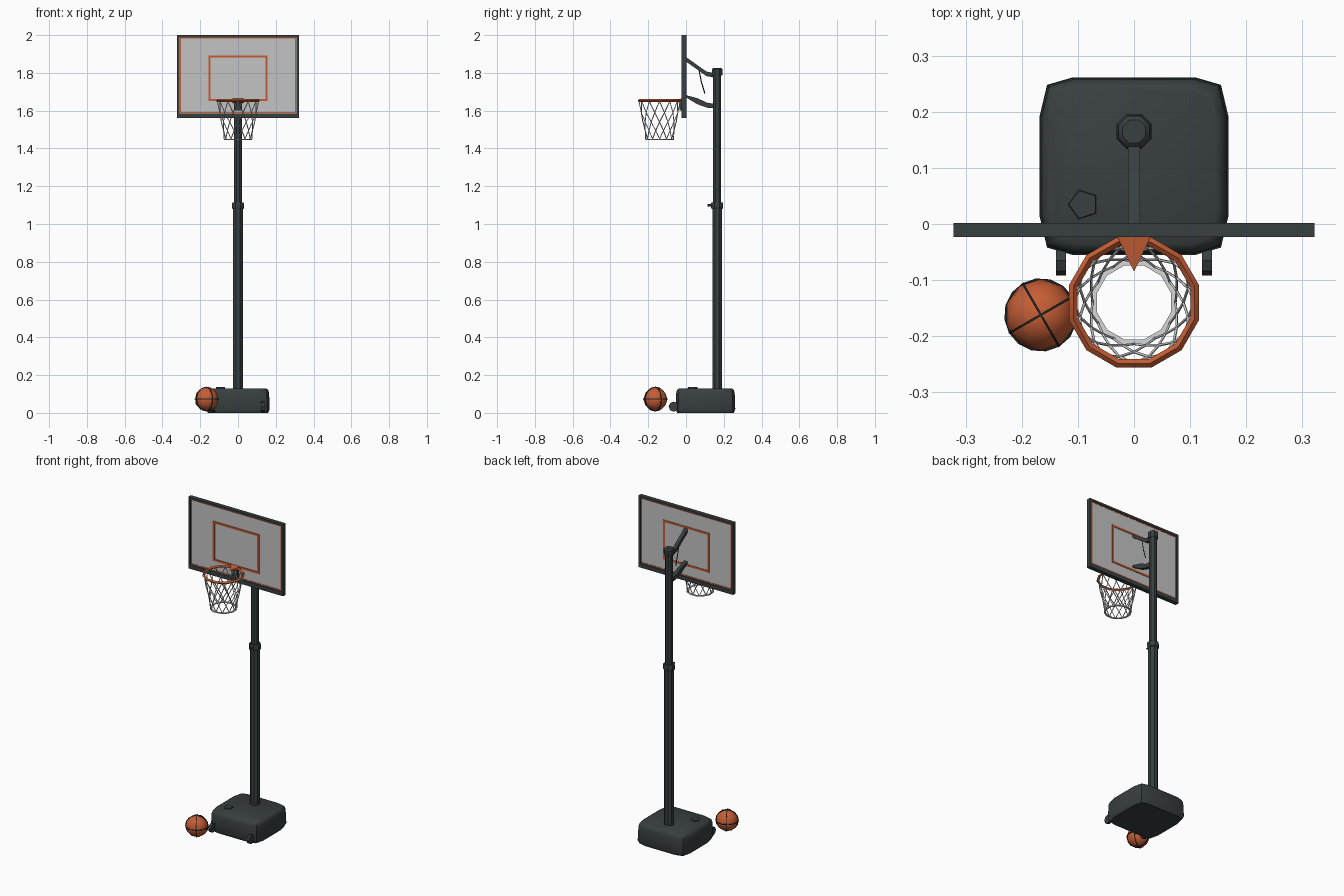
import bpy, bmesh, math
from mathutils import Vector, Matrix

old = bpy.data.objects.get("Cube")
if old:
    bpy.data.objects.remove(old, do_unlink=True)


def material(name, rgb):
    m = bpy.data.materials.new(name)
    m.use_nodes = True
    m.diffuse_color = (*rgb, 1)
    m.node_tree.nodes["Principled BSDF"].inputs["Base Color"].default_value = (*rgb, 1)
    return m


CHARCOAL = material("charcoal plastic", (0.04, 0.05, 0.05))
BLACK = material("black rubber", (0.012, 0.016, 0.017))
ORANGE = material("orange", (0.56, 0.11, 0.035))
PANEL = material("light grey panel", (0.55, 0.55, 0.55))
WHITE = material("white cord", (0.68, 0.68, 0.68))


def finish(name, bm, mat, smooth=35):
    bmesh.ops.recalc_face_normals(bm, faces=bm.faces)
    me = bpy.data.meshes.new(name)
    bm.to_mesh(me)
    bm.free()
    me.materials.append(mat)
    ob = bpy.data.objects.new(name, me)
    bpy.context.collection.objects.link(ob)
    if smooth:
        bpy.ops.object.select_all(action="DESELECT")
        ob.select_set(True)
        bpy.context.view_layer.objects.active = ob
        bpy.ops.object.shade_smooth_by_angle(angle=math.radians(smooth))
    return ob


def loft(name, rings, mat, closed=False, smooth=35):
    """Skin a list of equal point rings; cap the ends unless closed in a loop."""
    bm = bmesh.new()
    vs = [[bm.verts.new(p) for p in r] for r in rings]
    n = len(vs[0])
    for a, b in zip(vs, vs[1:] + vs[:1] if closed else vs[1:]):
        for i in range(n):
            j = (i + 1) % n
            bm.faces.new((a[i], a[j], b[j], b[i]))
    if not closed:
        bm.faces.new(vs[0])
        bm.faces.new(vs[-1])
    return finish(name, bm, mat, smooth)


def circle(center, r, n, turn=0.0):
    c = Vector(center)
    return [c + Vector((r * math.cos(t), r * math.sin(t), 0))
            for t in (2 * math.pi * (i + turn) / n for i in range(n))]


def lathe(name, center, profile, n, mat, closed=False):
    x, y = center
    return loft(name, [circle((x, y, z), r, n, 0.5) for r, z in profile], mat, closed)


def boxes(name, spans, mat):
    bm = bmesh.new()
    for lo, hi in spans:
        size = [b - a for a, b in zip(lo, hi)]
        mid = [(a + b) / 2 for a, b in zip(lo, hi)]
        bmesh.ops.create_cube(bm, size=1, matrix=Matrix.Translation(mid) @ Matrix.Diagonal((*size, 1)))
    return finish(name, bm, mat, 0)


def frame(name, x, z0, z1, w, y0, y1, mat, wb=None):
    """Rectangular outline of four bars in the xz plane."""
    wb = wb or w
    boxes(name, [((-x, y0, z0), (x, y1, z0 + wb)), ((-x, y0, z1 - w), (x, y1, z1)),
                 ((-x, y0, z0 + wb), (-x + w, y1, z1 - w)),
                 ((x - w, y0, z0 + wb), (x, y1, z1 - w))], mat)


def cords(name, paths, r, mat):
    cu = bpy.data.curves.new(name, "CURVE")
    cu.dimensions = "3D"
    cu.bevel_depth = r
    cu.bevel_resolution = 0
    for path in paths:
        sp = cu.splines.new("POLY")
        sp.points.add(len(path) - 1)
        for pt, co in zip(sp.points, path):
            pt.co = (*co, 1)
    cu.materials.append(mat)
    ob = bpy.data.objects.new(name, cu)
    bpy.context.collection.objects.link(ob)
    bpy.ops.object.select_all(action="DESELECT")
    ob.select_set(True)
    bpy.context.view_layer.objects.active = ob
    bpy.ops.object.convert(target="MESH")


def arm(name, path, half_w):
    """Flat-sided strut in the yz plane; path holds (y, z, half thickness)."""
    rings = []
    for y, z, t in path:
        rings.append([(-half_w, y, z - t), (half_w, y, z - t),
                      (half_w, y, z + t), (-half_w, y, z + t)])
    loft(name, rings, CHARCOAL)


# Weighted base with softly rounded corners
quarter = [(0.168, 0.09), (0.155, 0.145), (0.11, 0.158)]
outline = quarter + [(-x, y) for x, y in reversed(quarter)]
outline += [(-x, -y) for x, y in outline]
rows = [(0.95, 0.0), (1.0, 0.02), (0.98, 0.105), (0.95, 0.122), (0.88, 0.13)]
loft("base", [[(x * s, 0.103 + y * s, z) for x, y in outline] for s, z in rows], CHARCOAL, smooth=50)
lathe("filler_cap", (-0.09, 0.035), [(0.028, 0.128), (0.026, 0.136)], 5, CHARCOAL)

# Wheels and their mounts
for side, x in (("right", -0.13), ("left", 0.13)):
    bm = bmesh.new()
    spin = Matrix.Translation((x, -0.065, 0.033)) @ Matrix.Rotation(math.pi / 2, 4, "Y")
    bmesh.ops.create_cone(bm, cap_ends=True, segments=8, radius1=0.027, radius2=0.027,
                          depth=0.018, matrix=spin)
    finish(side + "_wheel", bm, CHARCOAL)

# Telescoping pole
POLE = (0, 0.165)
lathe("lower_pole", POLE, [(0.028, 0.12), (0.028, 1.09)], 8, CHARCOAL)
lathe("upper_pole", POLE, [(0.023, 1.08), (0.023, 1.81)], 8, CHARCOAL)
lathe("collar", POLE, [(0.031, 1.08), (0.034, 1.085), (0.034, 1.11), (0.031, 1.115)], 8, CHARCOAL)
lathe("pole_cap", POLE, [(0.028, 1.785), (0.03, 1.79), (0.03, 1.82), (0.022, 1.827)], 8, CHARCOAL)
cords("height_knob", [[(0, 0.14, 1.1), (0, 0.113, 1.1)]], 0.007, CHARCOAL)

# Support arms and spring rod
arm("upper_arm", [(0.0, 1.872, 0.012), (0.108, 1.795, 0.012), (0.15, 1.787, 0.012)], 0.011)
arm("lower_arm", [(0.0, 1.676, 0.006), (0.06, 1.65, 0.016), (0.115, 1.628, 0.013),
                  (0.15, 1.625, 0.012)], 0.011)
cords("spring_rod", [[(0, 0.07, 1.81), (0, 0.082, 1.75), (0, 0.1, 1.69)]], 0.003, BLACK)

# Backboard with painted lines
frame("backboard_frame", 0.322, 1.56, 2.0, 0.013, -0.023, 0.002, CHARCOAL, 0.025)
boxes("backboard_panel", [((-0.31, -0.017, 1.58), (0.31, -0.004, 1.99))], PANEL)
frame("border_line", 0.307, 1.587, 1.987, 0.006, -0.0185, -0.0025, ORANGE)
frame("target_square", 0.157, 1.65, 1.893, 0.012, -0.021, -0.001, ORANGE)

# Rim and mounting bracket
HOOP = (0.0, -0.14)
lathe("rim", HOOP, [(0.12, 1.653), (0.112, 1.661), (0.104, 1.653), (0.112, 1.645)], 12, ORANGE, True)
loft("rim_bracket", [[(-0.03, -0.022, z), (0.03, -0.022, z), (0, -0.085, 1.655)]
                     for z in (1.64, 1.664)], ORANGE)
boxes("bracket_plate", [((-0.02, -0.034, 1.6), (0.02, -0.02, 1.642))], CHARCOAL)

# Net of crossing cords with a bottom band
levels = [(0.109, 1.65), (0.1, 1.59), (0.088, 1.54), (0.079, 1.495), (0.074, 1.45)]
COUNT = 12
strands = []
for i in range(COUNT):
    for way in (-0.5, 0.5):
        strands.append([(HOOP[0] + r * math.cos(t), HOOP[1] + r * math.sin(t), z)
                        for (r, z), t in ((lv, 2 * math.pi * (i + way * k) / COUNT)
                                          for k, lv in enumerate(levels))])
cords("net", strands, 0.0026, WHITE)
lathe("net_band", HOOP, [(0.078, 1.446), (0.078, 1.451), (0.068, 1.451), (0.068, 1.446)],
      12, WHITE, True)

# Ball with three seam bands
BALL = Vector((-0.166, -0.162, 0.073))
bm = bmesh.new()
bmesh.ops.create_icosphere(bm, subdivisions=2, radius=0.064, matrix=Matrix.Translation(BALL))
finish("ball", bm, ORANGE, 60)
turn = Matrix.Rotation(math.radians(30), 3, "Z")
tilts = [Matrix.Identity(3), Matrix.Rotation(math.pi / 2, 3, "X"), Matrix.Rotation(math.pi / 2, 3, "Y")]
for k, tilt in enumerate(tilts):
    section = [(0.0655, -0.002), (0.0655, 0.002), (0.06, 0.002), (0.06, -0.002)]
    loft("ball_seam_%d" % (k + 1),
         [[BALL + turn @ tilt @ p for p in circle((0, 0, h), r, 16)] for r, h in section],
         BLACK, closed=True)
